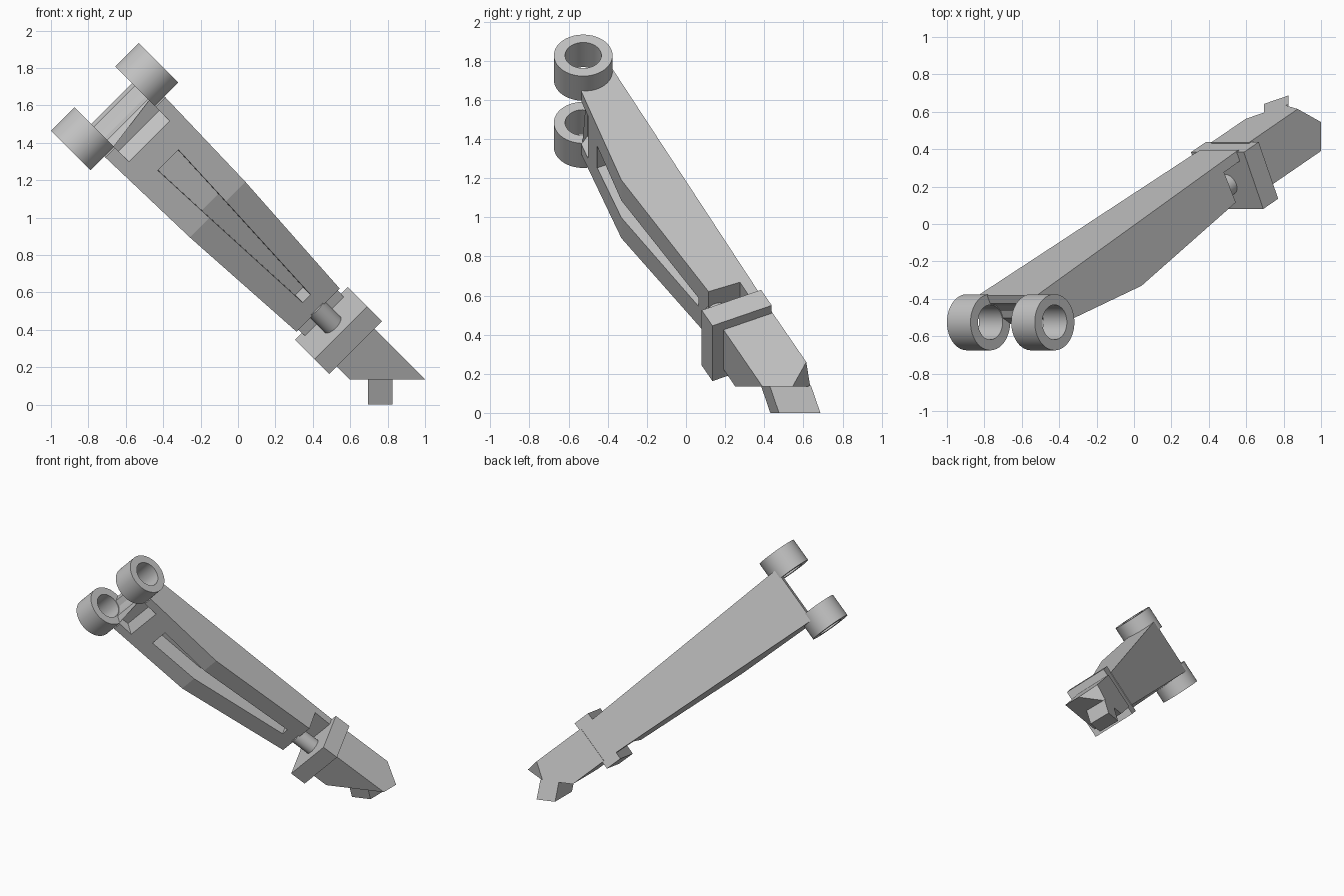
import bpy, bmesh, math
from mathutils import Vector

cube = bpy.data.objects.get("Cube")
if cube:
    bpy.data.objects.remove(cube)

grey = bpy.data.materials.new("plain_grey")
grey.use_nodes = True
GREY = (0.55, 0.55, 0.55, 1)
grey.diffuse_color = GREY
grey.node_tree.nodes["Principled BSDF"].inputs["Base Color"].default_value = GREY

# Leg frame: S across the width, W down the length, N toward the flat back
TILT = math.radians(25.9)
R = math.sqrt(0.5)
DOWN, BACK = Vector((R, 0, -R)), Vector((0, 1, 0))
S = Vector((R, 0, R))
W = DOWN * math.cos(TILT) + BACK * math.sin(TILT)
N = BACK * math.cos(TILT) - DOWN * math.sin(TILT)
BACK_N = 0.363


def at(s, w, n):
    return S * (0.66 + s) + W * w + N * n


def loft(name, loops, closed=False, cuts=()):
    """Join matching loops of points; cap the ends or close the chain."""
    bm = bmesh.new()
    rows = [[bm.verts.new(p) for p in loop] for loop in loops]
    count = len(rows[0])
    pairs = list(zip(rows, rows[1:]))
    if closed:
        pairs.append((rows[-1], rows[0]))
    else:
        bm.faces.new(rows[0])
        bm.faces.new(rows[-1][::-1])
    for a, b in pairs:
        for i in range(count):
            j = (i + 1) % count
            bm.faces.new((a[i], b[i], b[j], a[j]))
    for point, normal in cuts:
        geom = bm.verts[:] + bm.edges[:] + bm.faces[:]
        bmesh.ops.bisect_plane(bm, geom=geom, plane_co=point,
                               plane_no=normal, clear_outer=True)
        bmesh.ops.holes_fill(bm, edges=[e for e in bm.edges if e.is_boundary])
    bmesh.ops.recalc_face_normals(bm, faces=bm.faces)
    mesh = bpy.data.meshes.new(name)
    bm.to_mesh(mesh)
    bm.free()
    mesh.materials.append(grey)
    obj = bpy.data.objects.new(name, mesh)
    bpy.context.collection.objects.link(obj)
    return obj


def slab(name, profile, cuts=()):
    """Side profile of (w, n, half width), mirrored across the width."""
    return loft(name, [[at(k * h, w, n) for w, n, h in profile] for k in (-1, 1)],
                cuts=cuts)


def block(name, w0, w1, n0, n1, h, cuts=()):
    return slab(name, [(w0, n0, h), (w1, n0, h), (w1, n1, h), (w0, n1, h)], cuts)


def smooth(obj):
    bpy.ops.object.select_all(action='DESELECT')
    obj.select_set(True)
    bpy.context.view_layer.objects.active = obj
    bpy.ops.object.shade_smooth_by_angle(angle=math.radians(30))


def carve(obj, cutter):
    mod = obj.modifiers.new(cutter.name, 'BOOLEAN')
    mod.operation = 'DIFFERENCE'
    mod.solver = 'EXACT'
    mod.object = cutter
    bpy.context.view_layer.objects.active = obj
    bpy.ops.object.modifier_apply(modifier=mod.name)
    bpy.data.objects.remove(cutter)


# Main beam, with a thin tail plate behind the pin
beam = slab("main_beam", [
    (-1.62, BACK_N, 0.222), (-1.62, 0.314, 0.222), (-1.583, 0.284, 0.222),
    (-1.565, 0.243, 0.222), (-1.565, 0.2, 0.224), (-1.525, 0.146, 0.227),
    (-0.876, 0.058, 0.21), (0.002, 0.127, 0.163), (0.002, 0.306, 0.153),
    (0.16, 0.306, 0.146), (0.16, BACK_N, 0.145)])

# Recess between the two hinge cheeks
carve(beam, slab("hinge_recess", [
    (w, n, 0.154) for w, n in
    [(-1.7, 0.2), (-1.469, 0.2), (-1.4155, 0.131), (-1.37, 0.07), (-1.7, 0.07)]]))

# Tapered slot following the bent front face
carve(beam, slab("front_slot", [
    (-1.268, 0.24, 0.078), (-0.876, 0.188, 0.062), (-0.1, 0.248, 0.03),
    (-0.1, 0.0, 0.03), (-0.876, -0.05, 0.062), (-1.268, 0.0, 0.078)]))


# Hinge rings
def circle(s, radius, steps=48):
    angles = [2 * math.pi * i / steps for i in range(steps)]
    return [at(s, -1.662 + radius * math.cos(a), 0.223 + radius * math.sin(a))
            for a in angles]


for side, name in ((-1, "right_hinge_ring"), (1, "left_hinge_ring")):
    inner, outer = side * 0.154, side * 0.332
    smooth(loft(name, [circle(inner, 0.15), circle(outer, 0.15),
                       circle(outer, 0.093), circle(inner, 0.093)], closed=True))

# Pin joining the beam to the collar
angles = [2 * math.pi * i / 32 for i in range(32)]
smooth(loft("joint_pin", [[at(0.06 * math.cos(a), w, 0.167 + 0.06 * math.sin(a))
                           for a in angles] for w in (-0.01, 0.15)]))

# Collar
block("collar", 0.141, 0.266, 0.021, 0.358, 0.2)

# Foot block with a level sole and one clipped back corner
SOLE = 0.135
b, c, d = (Vector(p) for p in ((0.875, 0.615, 0.26), (1, 0.545, SOLE), (0.808, 0.635, SOLE)))
clip = (c - b).cross(d - b).normalized()
if clip.dot(at(0, 0.3, 0.2) - b) > 0:
    clip.negate()
block("foot_block", 0.25, 1.1, 0.084, BACK_N, 0.143,
      cuts=[(Vector((0, 0, SOLE)), Vector((0, 0, -1))), (b, clip)])


# Upright peg under the foot, flush with the back
def peg_point(x, z, n):
    y = (n + (x - z) * R * math.sin(TILT)) / math.cos(TILT)
    return Vector((x, y, z))


loft("foot_peg", [[peg_point(x, z, n) for x, z in
                   ((0.695, 0), (0.825, 0), (0.825, 0.14), (0.695, 0.14))]
                  for n in (0.173, BACK_N)])
